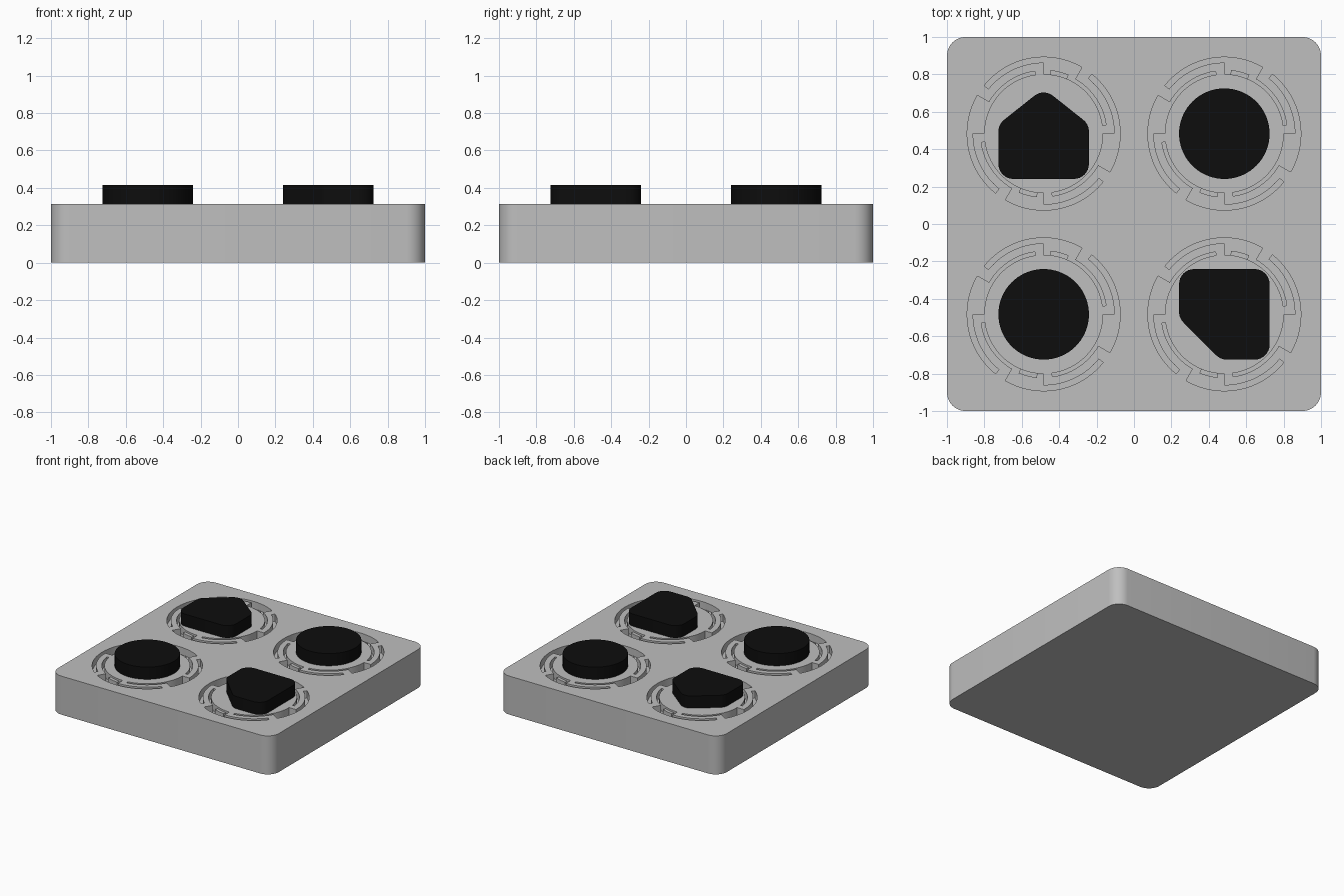
import bpy, bmesh, math
from mathutils import Vector

if "Cube" in bpy.data.objects:
    bpy.data.objects.remove(bpy.data.objects["Cube"])


def material(name, v):
    m = bpy.data.materials.new(name)
    m.diffuse_color = (v, v, v, 1)
    m.use_nodes = True
    m.node_tree.nodes["Principled BSDF"].inputs["Base Color"].default_value = m.diffuse_color
    return m


GREY = material("light_grey", 0.522)
BLACK = material("black", 0.004)
HEIGHT, CAP_TOP, FLOOR = 0.315, 0.415, 0.255
C, R = 0.483, 0.242          # button centre offset and half width


def arc(r, a0, a1, step=3):
    n = max(1, round(abs(a1 - a0) / step))
    angles = [math.radians(a0 + (a1 - a0) * i / n) for i in range(n + 1)]
    return [(r * math.cos(a), r * math.sin(a)) for a in angles]


def rounded(points, radius, n=8):
    """Round every corner of a counter-clockwise convex polygon."""
    out = []
    for i, p in enumerate(points):
        p = Vector(p)
        d0 = (Vector(points[i - 1]) - p).normalized()
        d1 = (Vector(points[(i + 1) % len(points)]) - p).normalized()
        half = d0.angle(d1) / 2
        centre = p + (d0 + d1).normalized() * radius / math.sin(half)
        start = p + d0 * radius / math.tan(half) - centre
        sweep = math.pi - 2 * half
        for k in range(n + 1):
            a = sweep * k / n
            c, s = math.cos(a), math.sin(a)
            out.append((centre.x + start.x * c - start.y * s,
                        centre.y + start.x * s + start.y * c))
    return out


def prism(name, outlines, z0, z1, mat=None):
    bm = bmesh.new()
    for pts in outlines:
        low = bm.faces.new([bm.verts.new((x, y, z0)) for x, y in pts])
        ext = bmesh.ops.extrude_face_region(bm, geom=[low], use_keep_orig=True)
        for v in ext["geom"]:
            if isinstance(v, bmesh.types.BMVert):
                v.co.z = z1
    bmesh.ops.recalc_face_normals(bm, faces=bm.faces)
    me = bpy.data.meshes.new(name)
    bm.to_mesh(me)
    bm.free()
    ob = bpy.data.objects.new(name, me)
    bpy.context.collection.objects.link(ob)
    if mat:
        me.materials.append(mat)
    return ob


def activate(ob):
    bpy.ops.object.select_all(action='DESELECT')
    ob.select_set(True)
    bpy.context.view_layer.objects.active = ob


def smooth(ob):
    activate(ob)
    bpy.ops.object.shade_smooth_by_angle(angle=math.radians(30))


def shift(pts, cx, cy):
    return [(x + cx, y + cy) for x, y in pts]


def groove(a):
    """Wide pocket with a thin outer arm and a thin inner arm."""
    return (arc(0.409, a + 60, a + 141) + arc(0.38, a + 141, a + 90)
            + arc(0.318, a + 90, a + 8) + arc(0.337, a + 8, a + 60))


centres = [(x, y) for x in (-C, C) for y in (-C, C)]

# Base block with rounded corners
base = prism("base", [rounded([(-1, -1), (1, -1), (1, 1), (-1, 1)], 0.1)],
             0, HEIGHT, GREY)

# Spring grooves around each button
cutter = prism("groove_cutter",
               [shift(groove(a), x, y) for x, y in centres
                for a in (0, 90, 180, 270)], FLOOR, HEIGHT + 0.1)
mod = base.modifiers.new("grooves", 'BOOLEAN')
mod.operation, mod.solver, mod.object = 'DIFFERENCE', 'EXACT', cutter
activate(base)
bpy.ops.object.modifier_apply(modifier=mod.name)
bpy.data.objects.remove(cutter)
smooth(base)

# Small stop tabs inside the front and back pockets
tabs = [shift(arc(0.342, a + 67, a + 84) + arc(0.316, a + 84, a + 67), x, y)
        for x, y in centres for a in (0, 180)]
smooth(prism("stop_tabs", tabs, FLOOR - 0.01, HEIGHT - 0.015, GREY))

# Button caps: two round, one house shaped, one with a cut corner
disc = arc(R, 0, 360, 5)[:-1]
house = rounded([(-R, -R), (R, -R), (R, 0.05), (0, R), (-R, 0.05)], 0.08)
clipped = rounded([(-0.02, -R), (R, -R), (R, R), (-R, R), (-R, -0.02)], 0.08)
for name, shape, x, y in (("round_button_front", disc, -C, -C),
                          ("round_button_back", disc, C, C),
                          ("house_button", house, -C, C),
                          ("cut_corner_button", clipped, C, -C)):
    smooth(prism(name, [shift(shape, x, y)], HEIGHT - 0.005, CAP_TOP, BLACK))
